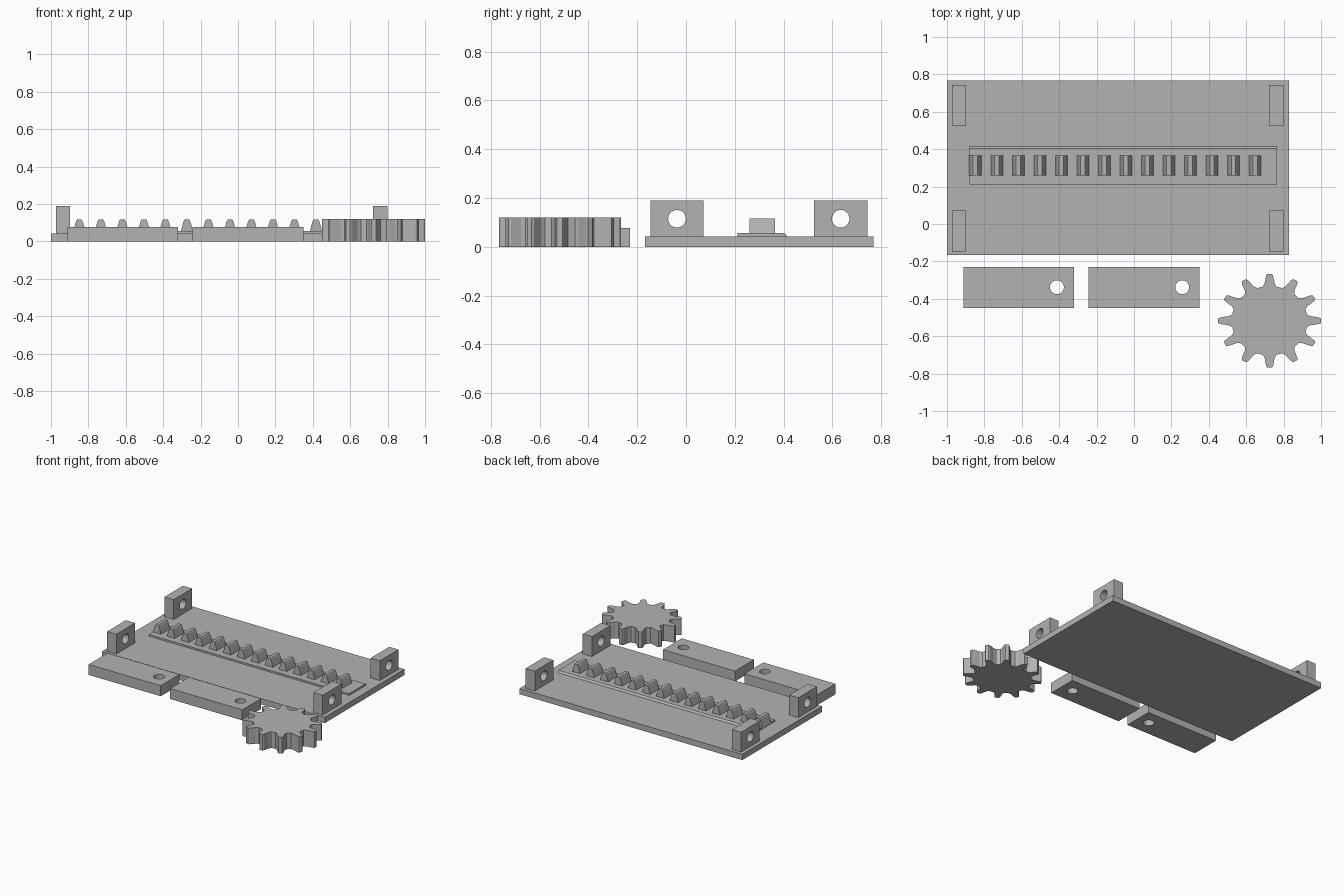
import bpy, bmesh, math
from mathutils import Vector, Matrix

if "Cube" in bpy.data.objects:
    bpy.data.objects.remove(bpy.data.objects["Cube"], do_unlink=True)

grey = bpy.data.materials.new("plain grey")
grey.use_nodes = True
grey.diffuse_color = (0.45, 0.45, 0.45, 1)
grey.node_tree.nodes["Principled BSDF"].inputs["Base Color"].default_value = grey.diffuse_color


def finish(name, bm):
    bmesh.ops.recalc_face_normals(bm, faces=bm.faces)
    mesh = bpy.data.meshes.new(name)
    bm.to_mesh(mesh)
    bm.free()
    mesh.materials.append(grey)
    obj = bpy.data.objects.new(name, mesh)
    bpy.context.collection.objects.link(obj)
    return obj


def prism(name, points, direction):
    """Extrude a closed outline along a direction."""
    bm = bmesh.new()
    face = bm.faces.new([bm.verts.new(p) for p in points])
    out = bmesh.ops.extrude_face_region(bm, geom=[face], use_keep_orig=True)
    verts = [g for g in out["geom"] if isinstance(g, bmesh.types.BMVert)]
    bmesh.ops.translate(bm, verts=verts, vec=direction)
    return finish(name, bm)


def box(name, low, high):
    (x0, y0, z0), (x1, y1, z1) = low, high
    return prism(name, [(x0, y0, z0), (x1, y0, z0), (x1, y1, z0), (x0, y1, z0)], (0, 0, z1 - z0))


def drill(obj, centre, radius, axis):
    """Cut a round through hole along the axis."""
    bm = bmesh.new()
    turn = Vector((0, 0, 1)).rotation_difference(Vector(axis)).to_matrix().to_4x4()
    bmesh.ops.create_cone(bm, cap_ends=True, segments=40, radius1=radius, radius2=radius,
                          depth=0.5, matrix=Matrix.Translation(centre) @ turn)
    cutter = finish("hole_cutter", bm)
    cutter.hide_render = True
    mod = obj.modifiers.new("hole", "BOOLEAN")
    mod.operation, mod.solver, mod.object = "DIFFERENCE", "EXACT", cutter
    bpy.context.view_layer.objects.active = obj
    bpy.ops.object.modifier_apply(modifier=mod.name)
    bpy.data.objects.remove(cutter, do_unlink=True)


# Base plate
PLATE_TOP = 0.043
box("base_plate", (-1, -0.167, 0), (0.83, 0.768, PLATE_TOP))

# Four corner lugs with cross holes
for side, x in (("right", -0.935), ("left", 0.76)):
    for end, y in (("front", -0.037), ("back", 0.634)):
        lug = box(f"{end}_{side}_lug", (x - 0.038, y - 0.109, PLATE_TOP), (x + 0.038, y + 0.109, 0.19))
        drill(lug, (x, y, 0.115), 0.036, (1, 0, 0))

# Rack strip with a sloped back edge
strip = [(0.212, PLATE_TOP), (0.415, PLATE_TOP), (0.403, 0.056), (0.212, 0.056)]
prism("rack_strip", [(-0.88, y, z) for y, z in strip], (1.645, 0, 0))

# Rack teeth
half = [(0.034, 0.05), (0.025, 0.083), (0.017, 0.11), (0.012, 0.117)]
tooth = half + [(-x, z) for x, z in reversed(half)]
for i in range(14):
    cx = -0.848 + i * 0.115
    prism(f"rack_tooth_{i + 1}", [(cx + x, 0.26, z) for x, z in tooth], (0, 0.105, 0))

# Two loose bars, each with one hole
for name, x in (("right_bar", -0.912), ("left_bar", -0.242)):
    bar = box(name, (x, -0.45, 0), (x + 0.592, -0.23, 0.078))
    drill(bar, (x + 0.5, -0.338, 0.04), 0.037, (0, 0, 1))

# Twelve-toothed gear, slightly squashed in depth
flank = [(-10.5, 0.74), (-7, 0.8), (-5.5, 0.88), (-4, 0.97), (-2.5, 1.0)]
profile = flank + [(-a, r) for a, r in reversed(flank)]
outline = []
for i in range(12):
    for a, r in profile:
        t = math.radians(30 * i + a)
        outline.append((0.725 + 0.275 * r * math.cos(t), -0.517 + 0.25 * r * math.sin(t), 0))
prism("gear", outline, (0, 0, 0.12))
